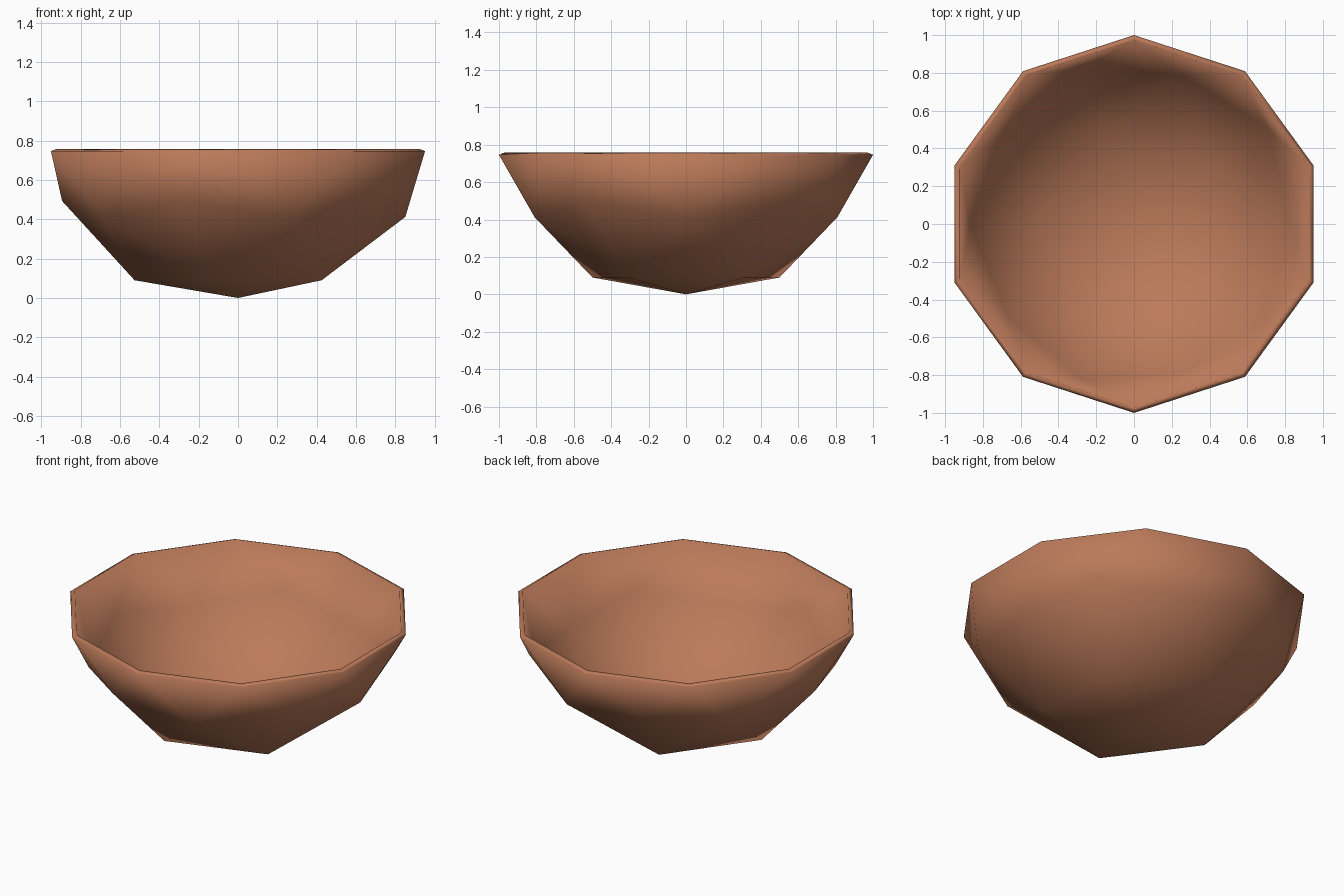
import bpy, bmesh

if "Cube" in bpy.data.objects:
    bpy.data.objects.remove(bpy.data.objects["Cube"])

# Bowl shell: lower half of a low icosphere, flattened level by level
bm = bmesh.new()
bmesh.ops.create_icosphere(bm, subdivisions=2, radius=1.0)
bmesh.ops.delete(bm, geom=[v for v in bm.verts if v.co.z > 0.01], context='VERTS')
levels = [(-1.0, 0.0), (-0.851, 0.09), (-0.526, 0.412), (-0.447, 0.493), (0.0, 0.746)]
for v in bm.verts:
    v.co.z = min(levels, key=lambda p: abs(p[0] - v.co.z))[1]
bmesh.ops.recalc_face_normals(bm, faces=bm.faces)
# An open shell must have its outside facing down at the base
if min(bm.faces, key=lambda f: f.calc_center_median().z).normal.z > 0:
    bmesh.ops.reverse_faces(bm, faces=bm.faces)
for f in bm.faces:
    f.smooth = True
mesh = bpy.data.meshes.new("bowl")
bm.to_mesh(mesh)
bm.free()
bowl = bpy.data.objects.new("bowl", mesh)
bpy.context.collection.objects.link(bowl)

# Wall thickness, grown inwards
wall = bowl.modifiers.new("wall", 'SOLIDIFY')
wall.thickness = 0.03
wall.offset = -1

# Terracotta clay
clay = bpy.data.materials.new("terracotta")
clay.diffuse_color = (0.50, 0.195, 0.102, 1)
clay.use_nodes = True
clay.node_tree.nodes["Principled BSDF"].inputs["Base Color"].default_value = clay.diffuse_color
mesh.materials.append(clay)
